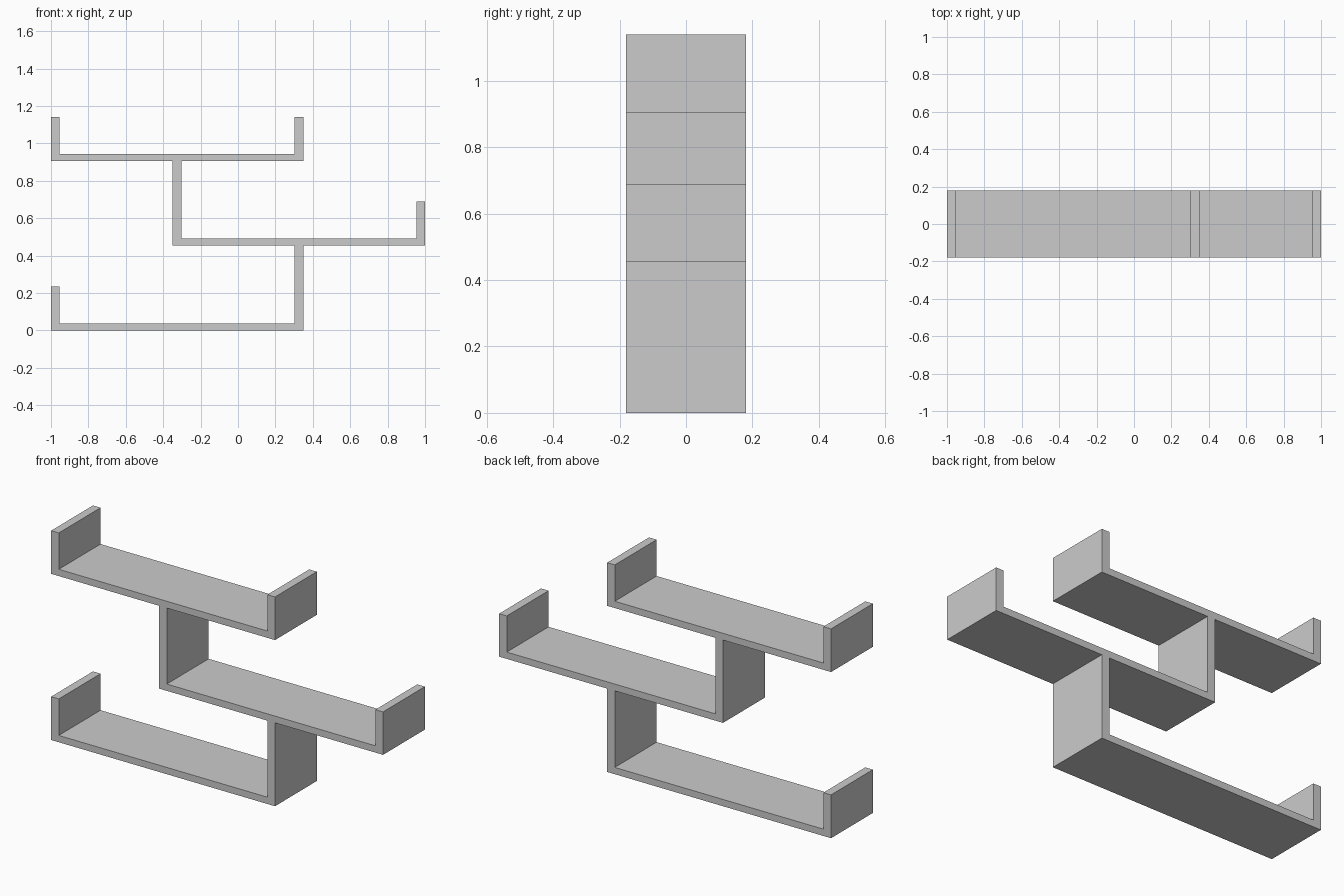
import bpy, bmesh

if "Cube" in bpy.data.objects:
    bpy.data.objects.remove(bpy.data.objects["Cube"])

DEPTH = 0.36   # front to back
SIDE = 0.046   # thickness of uprights
BOARD = 0.037  # thickness of horizontal boards


def shelf(name, x0, x1, z, left_top, right_top):
    """U-shaped shelf: board with an upright at each end, extruded along y."""
    a, b, t = x0 + SIDE, x1 - SIDE, z + BOARD
    profile = [(x0, z), (x1, z), (x1, right_top), (b, right_top),
               (b, t), (a, t), (a, left_top), (x0, left_top)]
    bm = bmesh.new()
    face = bm.faces.new([bm.verts.new((x, -DEPTH / 2, h)) for x, h in profile])
    new = bmesh.ops.extrude_face_region(bm, geom=[face])["geom"]
    bmesh.ops.translate(bm, vec=(0, DEPTH, 0),
                        verts=[v for v in new if isinstance(v, bmesh.types.BMVert)])
    bmesh.ops.recalc_face_normals(bm, faces=bm.faces)
    mesh = bpy.data.meshes.new(name)
    bm.to_mesh(mesh)
    bm.free()
    obj = bpy.data.objects.new(name, mesh)
    bpy.context.collection.objects.link(obj)


# Each tall upright carries the shelf above it
Z_MID, Z_TOP = 0.454, 0.905
shelf("bottom_shelf", -1.0, 0.349, 0.0, 0.236, Z_MID)
shelf("middle_shelf", -0.349, 1.0, Z_MID, Z_TOP, 0.688)
shelf("top_shelf", -1.0, 0.349, Z_TOP, 1.14, 1.14)
